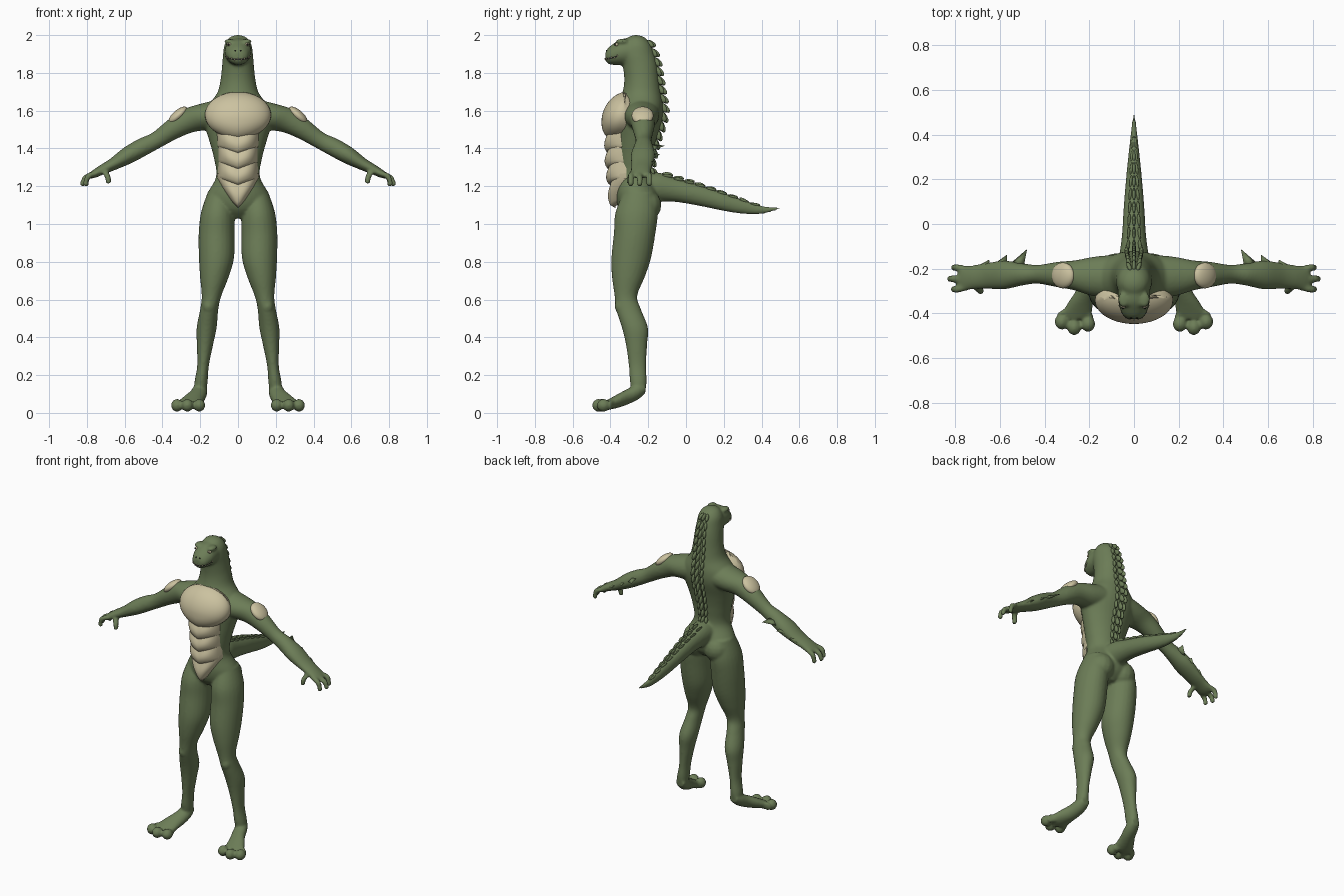
import bpy, bmesh, math
from mathutils import Vector, Matrix
from mathutils.bvhtree import BVHTree

if "Cube" in bpy.data.objects:
    bpy.data.objects.remove(bpy.data.objects["Cube"])

def material(name, rgb):
    m = bpy.data.materials.new(name)
    m.diffuse_color = (*rgb, 1)
    m.use_nodes = True
    m.node_tree.nodes["Principled BSDF"].inputs["Base Color"].default_value = m.diffuse_color
    return m

GREEN = material("scale green", (0.15, 0.205, 0.095))
CREAM = material("plate cream", (0.60, 0.54, 0.35))
DARK = material("dark", (0.02, 0.02, 0.018))
X, Y, Z = Vector((1, 0, 0)), Vector((0, 1, 0)), Vector((0, 0, 1))

def finish(bm, name, mat):
    bmesh.ops.recalc_face_normals(bm, faces=bm.faces)
    me = bpy.data.meshes.new(name)
    bm.to_mesh(me)
    bm.free()
    me.materials.append(mat)
    me.polygons.foreach_set("use_smooth", [True] * len(me.polygons))
    ob = bpy.data.objects.new(name, me)
    bpy.context.collection.objects.link(ob)
    return ob

def spline(p, sub=5):
    """Catmull-Rom through tuples of (x, y, z, radius_a, radius_b)."""
    out = []
    for i in range(len(p) - 1):
        a, b, c, d = p[max(i - 1, 0)], p[i], p[i + 1], p[min(i + 2, len(p) - 1)]
        for k in range(sub):
            t = k / sub
            out.append([0.5 * (2 * q + (r - o) * t + (2 * o - 5 * q + 4 * r - s) * t * t
                        + (3 * q - o - 3 * r + s) * t ** 3) for o, q, r, s in zip(a, b, c, d)])
    return out + [list(p[-1])]

def loft(bm, pts, side, axis, sx=1, n=24):
    """Closed tube of ellipses that all lie square to one axis."""
    up, rings = axis.cross(side).normalized(), []
    for x, y, z, ra, rb in spline(pts):
        ring = []
        for k in range(n):
            a = 2 * math.pi * k / n
            v = Vector((x, y, z)) + side * max(ra, .002) * math.cos(a) + up * max(rb, .002) * math.sin(a)
            ring.append(bm.verts.new((v.x * sx, v.y, v.z)))
        rings.append(ring)
    for r, s in zip(rings, rings[1:]):
        for k in range(n):
            bm.faces.new((r[k], r[(k + 1) % n], s[(k + 1) % n], s[k]))
    bm.faces.new(rings[0])
    bm.faces.new(rings[-1])

def ball(bm, c, r, rot=None, n=16):
    m = Matrix.Translation(c) @ (rot or Matrix()) @ Matrix.Diagonal((*r, 1))
    return bmesh.ops.create_uvsphere(bm, u_segments=n, v_segments=n // 2 + 2, radius=1, matrix=m)["verts"]

# ---- body: overlapping tubes fused by remeshing
bm = bmesh.new()
torso = [(1.03, -.31, -.20, .05), (1.08, -.355, -.15, .14), (1.15, -.372, -.14, .165), (1.25, -.37, -.18, .116),
         (1.35, -.375, -.175, .128), (1.45, -.375, -.155, .155), (1.55, -.375, -.125, .183),
         (1.62, -.365, -.12, .165), (1.69, -.338, -.13, .112), (1.76, -.327, -.14, .093),
         (1.84, -.335, -.15, .084), (1.90, -.35, -.165, .079), (1.95, -.335, -.185, .071),
         (1.985, -.31, -.215, .048), (2.0, -.28, -.25, .015)]
loft(bm, [(0, (f + b) / 2, z, rx, (b - f) / 2) for z, f, b, rx in torso], X, Z, n=32)
loft(bm, [(0, -.25, 1.915, .07, .075), (0, -.34, 1.91, .071, .07), (0, -.385, 1.898, .060, .056),
          (0, -.412, 1.89, .046, .042), (0, -.426, 1.888, .025, .022)], X, Y)
tail = [(0, -.25, 1.18, .085, .085), (0, -.15, 1.195, .068, .078), (0, -.05, 1.18, .054, .064),
        (0, .08, 1.15, .046, .056), (0, .2, 1.117, .036, .048), (0, .3, 1.092, .026, .038),
        (0, .4, 1.075, .015, .022), (0, .497, 1.082, .004, .005)]
loft(bm, tail, X, Y)
arm = [(.05, -.235, 1.585, .10, .09), (.17, -.235, 1.565, .09, .08), (.26, -.23, 1.547, .068, .068),
       (.34, -.226, 1.505, .057, .056), (.43, -.225, 1.445, .042, .045), (.50, -.225, 1.41, .050, .048),
       (.58, -.228, 1.365, .064, .046), (.66, -.232, 1.317, .058, .033), (.72, -.238, 1.287, .054, .026),
       (.76, -.242, 1.265, .056, .021), (.785, -.244, 1.252, .04, .014)]
leg = [(.10, -.25, 1.17, .06, .08), (.108, -.262, 1.06, .088, .112), (.113, -.272, .95, .095, .11),
       (.114, -.29, .82, .093, .105), (.125, -.305, .72, .076, .087), (.14, -.318, .62, .052, .06),
       (.152, -.305, .55, .048, .066), (.166, -.27, .45, .053, .069), (.175, -.262, .36, .043, .056),
       (.185, -.257, .25, .031, .046), (.196, -.252, .16, .035, .044), (.2, -.25, .10, .03, .03)]
foot = [(.196, -.215, .13, .028, .025), (.202, -.25, .115, .04, .042), (.215, -.30, .09, .046, .042),
        (.238, -.35, .068, .056, .038), (.255, -.40, .048, .066, .03), (.26, -.425, .043, .05, .022)]
for s in (1, -1):
    loft(bm, arm, Y, Vector((.85, 0, -.53)), s)
    loft(bm, leg, X, Z, s)
    loft(bm, foot, X, Y, s)
    ball(bm, (s * .08, -.218, 1.10), (.085, .088, .085))          # buttock
    ball(bm, (s * .155, -.342, .565), (.034, .036, .042))         # kneecap
    ball(bm, (s * .045, -.338, 1.966), (.028, .036, .014))        # brow
    for tx, ty in ((.205, -.447), (.268, -.462), (.323, -.437)):  # toes
        loft(bm, [(.25 * .5 + tx * .5, -.38, .052, .026, .026), (tx, ty + .035, .04, .024, .026)], X, Y, s)
        ball(bm, (s * tx, ty, .04), (.032, .036, .034))
    for fy in (-.195, -.245, -.292):                              # fingers
        tip = .03 - abs(fy + .245) * .35
        loft(bm, [(.745, fy * .8 - .048, 1.272, .016, .016), (.785, fy, 1.258, .015, .016),
                  (.792 + tip * .7, fy, 1.238, .016, .016), (.795 + tip, fy, 1.205, .013, .013)],
             Y, Vector((.7, 0, -.7)), s, 12)
        ball(bm, (s * (.792 + tip), fy, 1.215), (.016, .016, .017))
    loft(bm, [(.71, -.27, 1.285, .02, .02), (.69, -.295, 1.25, .017, .017), (.685, -.30, 1.215, .014, .014)],
         X, Z, s, 12)                                             # thumb
body = finish(bm, "body", GREEN)
mod = body.modifiers.new("fuse", 'REMESH')
mod.mode, mod.voxel_size, mod.use_smooth_shade = 'VOXEL', .008, True
mod = body.modifiers.new("soften", 'SMOOTH')
mod.factor, mod.iterations = .5, 5
bpy.context.view_layer.objects.active = body
body.select_set(True)
bpy.ops.object.convert(target='MESH')
tree = BVHTree.FromPolygons([v.co for v in body.data.vertices], [p.vertices for p in body.data.polygons])

def hit(origin, direction):
    p, nrm, _, _ = tree.ray_cast(Vector(origin), Vector(direction))
    return p, nrm

# ---- back and tail scutes: one middle row and two side rows
bm = bmesh.new()

def scute(p, nrm, along, length, height, width):
    along = (along - nrm * along.dot(nrm)).normalized()
    rot = Matrix((nrm.cross(along), along, nrm)).transposed().to_4x4()
    for v in ball(bm, p, (width, length, height), rot, 12):
        v.co += along * max(0, (v.co - p).dot(nrm)) * .7    # sweep the crest backwards

for i in range(15):
    z = 1.955 - i * .048
    size = .75 + .35 * math.sin(math.pi * i / 14)
    for x, h in ((0, .030), (.028, .021), (-.028, .021)):
        p, nrm = hit((x * size, .5, z), -Y)
        if p and p.y < -.08:
            scute(p, nrm, -Z, .024, h * size, .010)
for i in range(9):
    y = -.10 + i * .058
    f = 1 - i / 11
    for x, h in ((0, .014), (.026, .012), (-.026, .012)):
        p, nrm = hit((x * f, y, 1.6), -Z)
        if p:
            scute(p, nrm, Y, .028, h * f + .003, .007)
finish(bm, "back_scutes", GREEN)

# ---- forearm fins swept toward the elbow
bm = bmesh.new()
for s in (1, -1):
    for x, z, tx, ty in ((.54, 1.395, .478, -.112), (.615, 1.35, .568, -.137), (.685, 1.31, .648, -.160)):
        fin = [(x - .045, -.20, z + .03, .012, .012), (x + .04, -.20, z - .02, .012, .012), (tx, ty, z + .02, 0, 0)]
        base = [Vector(fin[0][:3]), Vector(fin[1][:3])]
        top = Vector(fin[2][:3])
        ring = [base[0], (base[0] + base[1]) / 2 + Z * .016, base[1], (base[0] + base[1]) / 2 - Z * .016]
        vs = [bm.verts.new((v.x * s, v.y, v.z)) for v in ring + [top]]
        for k in range(4):
            bm.faces.new((vs[k], vs[(k + 1) % 4], vs[4]))
        bm.faces.new(vs[:4])
finish(bm, "forearm_fins", GREEN)

# ---- chest plate, fuller toward the bottom
bm = bmesh.new()
for v in ball(bm, (0, -.34, 1.577), (.175, .103, .123), n=40):
    v.co.y -= .22 * (1.58 - v.co.z) if v.co.y < -.34 else 0
    v.co.z -= .012 * max(0, 1 - abs(v.co.x) / .1) * (v.co.z < 1.55)
finish(bm, "chest_plate", CREAM)

# ---- belly plates: chevrons, each tucked under the one above
bm = bmesh.new()
for zt, zb, w0, w1, depth, vee in ((1.49, 1.365, .118, .112, .118, .04), (1.40, 1.283, .110, .105, .116, .04),
                                   (1.315, 1.20, .105, .108, .108, .04), (1.235, 1.085, .113, .035, .098, .035)):
    N, M, rows = 24, 10, []
    for j in range(M + 1):
        v = j / M
        bulge = .80 + .20 * math.sin(math.pi * min(1, v * 1.0) ** 1.3) if v < 1 else .6
        row = []
        for i in range(N + 1):
            u = 2 * i / N - 1
            w = w0 + (w1 - w0) * v ** 1.6
            y = -.315 - depth * bulge * (1 - abs(u) ** 2.6) ** .6
            row.append(bm.verts.new((w * u, y, zt + (zb - zt) * v + vee * abs(u))))
        rows.append(row)
    for a, b in zip(rows, rows[1:]):
        for i in range(N):
            bm.faces.new((a[i], a[i + 1], b[i + 1], b[i]))
    bm.faces.new(rows[-1])
finish(bm, "belly_plates", CREAM)

# ---- shoulder plates
bm = bmesh.new()
for s in (1, -1):
    ball(bm, (s * .318, -.23, 1.574), (.064, .058, .028), Matrix.Rotation(s * math.radians(42), 4, 'Y'), 24)
finish(bm, "shoulder_plates", CREAM)

# ---- eyes, pupils, nostrils
eyes, dark = bmesh.new(), bmesh.new()
for s in (1, -1):
    p, nrm = hit((s * .047, -.8, 1.95), Y)
    ball(eyes, p, (.013, .010, .009))
    ball(dark, p + Vector((s * .003, -.008, 0)), (.005, .005, .005))
    p, nrm = hit((s * .014, -.8, 1.918), Y)
    ball(dark, p, (.005, .004, .004))
finish(eyes, "eyes", CREAM)

# ---- mouth line and teeth wrapped on the snout
teeth, prev = bmesh.new(), None
for i in range(-12, 13):
    t = math.radians(i * 6.5)
    d = Vector((math.sin(t), -math.cos(t), 0))
    z = 1.872 + .016 * (i / 12) ** 2
    pair = []
    for dz in (-.004, .004):
        p, nrm = hit(Vector((0, -.35, z + dz)) + d * .3, -d)
        pair.append(dark.verts.new(p + d * .0025))
    if prev:
        dark.faces.new((prev[0], pair[0], pair[1], prev[1]))
    prev = pair
    if i % 2 == 0:
        ball(teeth, pair[0].co.lerp(pair[1].co, .2 if i % 4 else .8), (.003, .003, .006), n=8)
finish(dark, "mouth_and_pupils", DARK)
finish(teeth, "teeth", CREAM)
